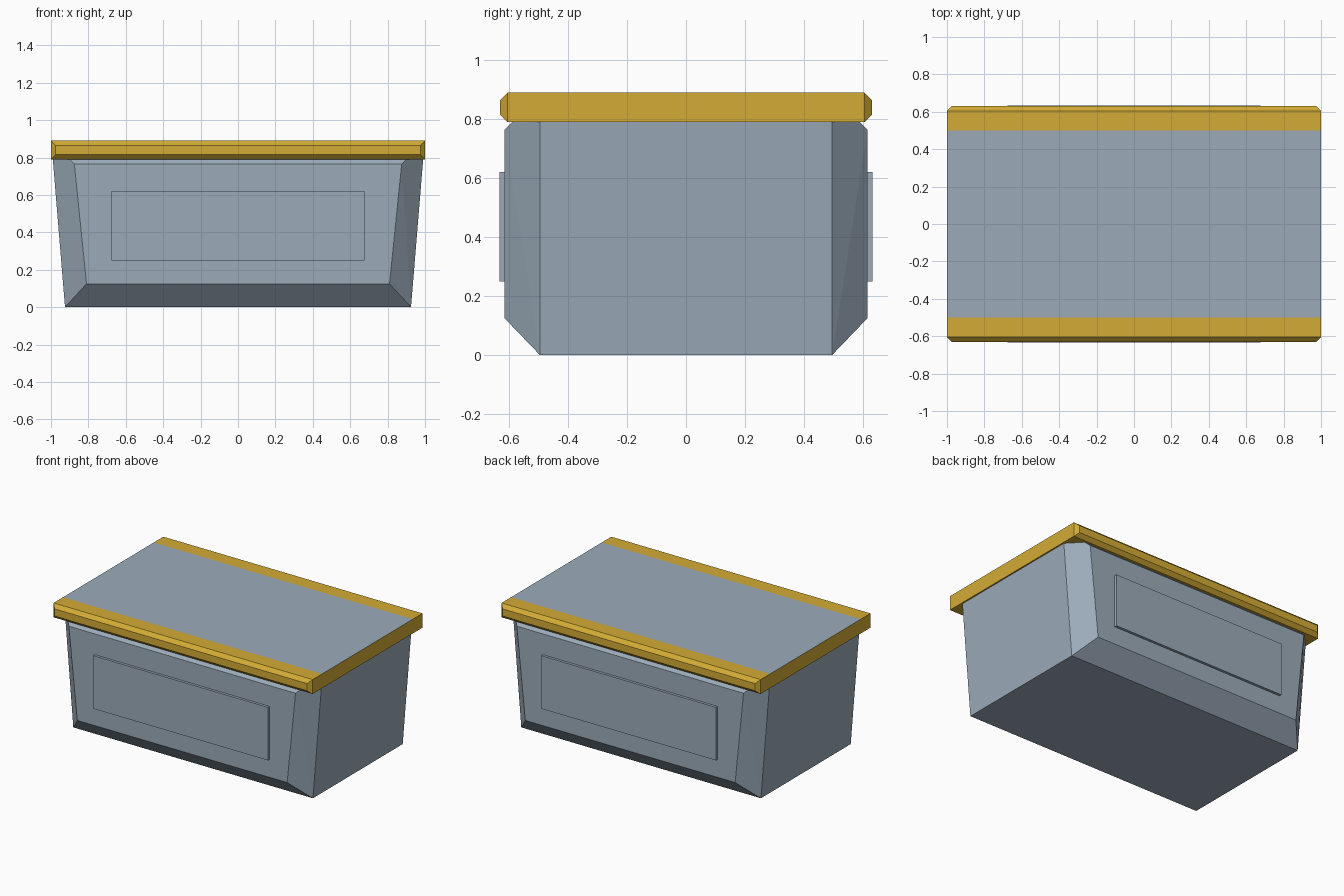
import bpy, bmesh, math
from mathutils import Vector

old = bpy.data.objects.get("Cube")
if old:
    bpy.data.objects.remove(old, do_unlink=True)


def material(name, rgb):
    mat = bpy.data.materials.new(name)
    mat.use_nodes = True
    mat.diffuse_color = (*rgb, 1)
    mat.node_tree.nodes["Principled BSDF"].inputs["Base Color"].default_value = (*rgb, 1)
    return mat


grey = material("blue grey", (0.33, 0.41, 0.49))
gold = material("gold", (0.65, 0.41, 0.035))


def faceted_solid(name, corners, mats, cuts=(), rule=None):
    """Convex solid from one quarter's corners, mirrored in x and y."""
    bm = bmesh.new()
    for sx in (-1, 1):
        for sy in (-1, 1):
            for x, y, z in corners:
                bm.verts.new((sx * x, sy * y, z))
    bmesh.ops.convex_hull(bm, input=bm.verts[:])
    bmesh.ops.dissolve_limit(bm, angle_limit=math.radians(0.5),
                             verts=bm.verts[:], edges=bm.edges[:])
    for y in cuts:
        bmesh.ops.bisect_plane(bm, geom=bm.verts[:] + bm.edges[:] + bm.faces[:],
                               plane_co=(0, y, 0), plane_no=(0, 1, 0))
    bmesh.ops.recalc_face_normals(bm, faces=bm.faces[:])
    if rule:
        for face in bm.faces:
            face.material_index = rule(face)
    mesh = bpy.data.meshes.new(name)
    bm.to_mesh(mesh)
    bm.free()
    for mat in mats:
        mesh.materials.append(mat)
    obj = bpy.data.objects.new(name, mesh)
    bpy.context.collection.objects.link(obj)
    return obj


# Flared body with chamfered front and back
faceted_solid("body", [
    (0.925, 0.495, 0), (0.99, 0.495, 0.79), (0.90, 0.59, 0.79),
    (0.875, 0.615, 0.765), (0.81, 0.615, 0.125)], [grey])


# Lid with chamfered long edges and a grey field across the top
def lid_colour(face):
    return int(face.normal.z > 0.9 and abs(face.calc_center_median().y) < 0.5)


faceted_solid("lid", [
    (1, 0.605, 0.79), (1, 0.605, 0.89),
    (0.975, 0.63, 0.815), (0.975, 0.63, 0.865)],
    [gold, grey], cuts=(-0.5, 0.5), rule=lid_colour)

# Raised panels on the front and back
for side, name in ((-1, "front_panel"), (1, "back_panel")):
    panel = faceted_solid(name, [
        (0.675, 0.012, 0.25), (0.675, 0.012, 0.62)], [grey])
    panel.location = Vector((0, side * 0.621, 0))
